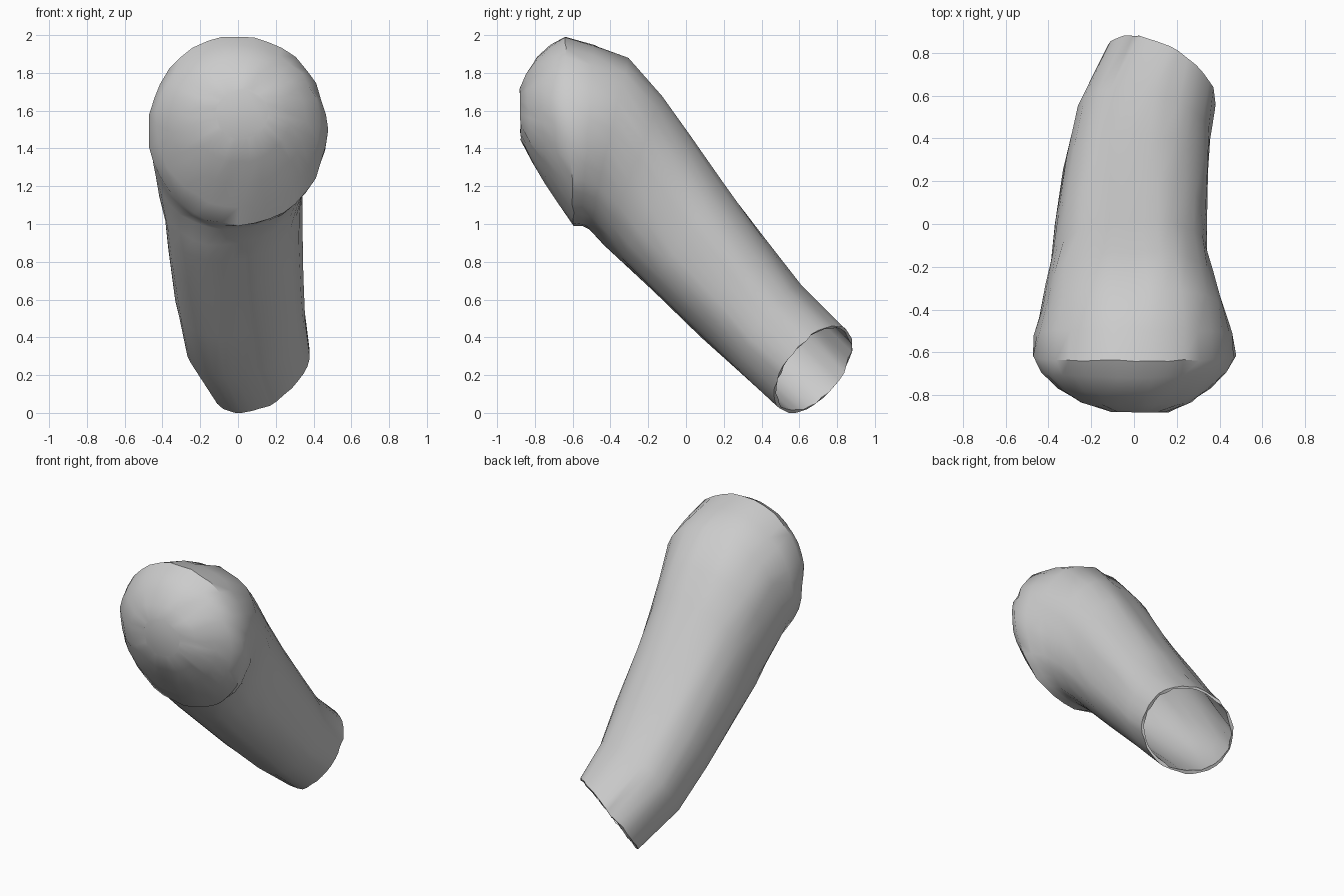
import bpy, bmesh, math, random
from mathutils import Vector

random.seed(4)
cube = bpy.data.objects.get("Cube")
if cube:
    bpy.data.objects.remove(cube)

SEGMENTS = 36

# Neutral grey for the whole cast
grey = bpy.data.materials.new("plain_grey")
grey.use_nodes = True
colour = (0.6, 0.6, 0.6, 1)
grey.diffuse_color = colour
grey.node_tree.nodes["Principled BSDF"].inputs["Base Color"].default_value = colour


def ring(bm, low, high, half_width, cx=0.0, slant=0.0, skew=0.0, bump=0.006, scale=1.0):
    """Tilted oval through a low and a high point (y, z).
    Slant shears it along the shaft; skew fills two opposite corners."""
    low, high = Vector((0, *low)), Vector((0, *high))
    middle, up = (low + high) / 2, (high - low) / 2 * scale
    along = Vector((0, up.z, -up.y)).normalized()
    verts = []
    for i in range(SEGMENTS):
        a = math.tau * i / SEGMENTS
        fill = 1 + skew * max(0, math.sin(2 * a))
        side = math.sin(a) * fill
        p = middle + up * math.cos(a) * fill - along * slant * side
        p.x = cx + half_width * scale * side
        p += Vector([random.uniform(-bump, bump) for _ in range(3)])
        p.z = max(p.z, 0)
        verts.append(bm.verts.new(p))
    return verts


def bridge(bm, a, b):
    for i in range(SEGMENTS):
        j = (i + 1) % SEGMENTS
        bm.faces.new((a[i], a[j], b[j], b[i]))


bm = bmesh.new()

# Rounded head, from the flat front disc: low, high, half width, x, slant, skew
head = [
    ((-0.875, 1.45), (-0.875, 1.72), 0.14, 0.02, 0, 0),
    ((-0.82, 1.33), (-0.845, 1.79), 0.26, 0.01, 0, 0),
    ((-0.74, 1.21), (-0.79, 1.88), 0.36, 0, 0, 0),
    ((-0.66, 1.09), (-0.72, 1.95), 0.435, 0, 0, 0),
    ((-0.595, 0.995), (-0.64, 1.995), 0.473, 0, 0, 0),
    ((-0.55, 0.99), (-0.49, 1.95), 0.465, 0, 0, 0.02),
]

# Shaft, narrowing and drifting sideways to the slanted cut
shaft = [
    ((-0.51, 0.975), (-0.31, 1.87), 0.43, -0.01, 0, 0.08),
    ((-0.43, 0.90), (-0.13, 1.67), 0.385, -0.025, 0, 0.13),
    ((-0.34, 0.81), (0.01, 1.47), 0.355, -0.025, 0, 0.14),
    ((-0.18, 0.66), (0.20, 1.20), 0.345, -0.015, 0.02, 0.13),
    ((0.08, 0.41), (0.42, 0.91), 0.33, 0.01, 0.04, 0.11),
    ((0.30, 0.20), (0.62, 0.66), 0.31, 0.04, 0.08, 0.07),
    ((0.50, 0.02), (0.85, 0.44), 0.26, 0.12, 0.14, 0.02),
]

outer = head + shaft
rings = [ring(bm, *s) for s in outer]

# Thin wall: inner surface runs from the open end up into the head
inner = outer[:2:-1]
rings += [ring(bm, *s, bump=0.008, scale=0.94) for s in inner]
rings.append(ring(bm, *outer[2], scale=0.85))

for a, b in zip(rings, rings[1:]):
    bridge(bm, a, b)
bm.faces.new(rings[0])
bm.faces.new(rings[-1])
bmesh.ops.recalc_face_normals(bm, faces=bm.faces)

mesh = bpy.data.meshes.new("hollow_club")
bm.to_mesh(mesh)
bm.free()
club = bpy.data.objects.new("hollow_club", mesh)
bpy.context.collection.objects.link(club)
mesh.materials.append(grey)

# Soft shading that keeps the rim and disc edges sharp
bpy.context.view_layer.objects.active = club
club.select_set(True)
bpy.ops.object.shade_smooth_by_angle(angle=math.radians(40))
